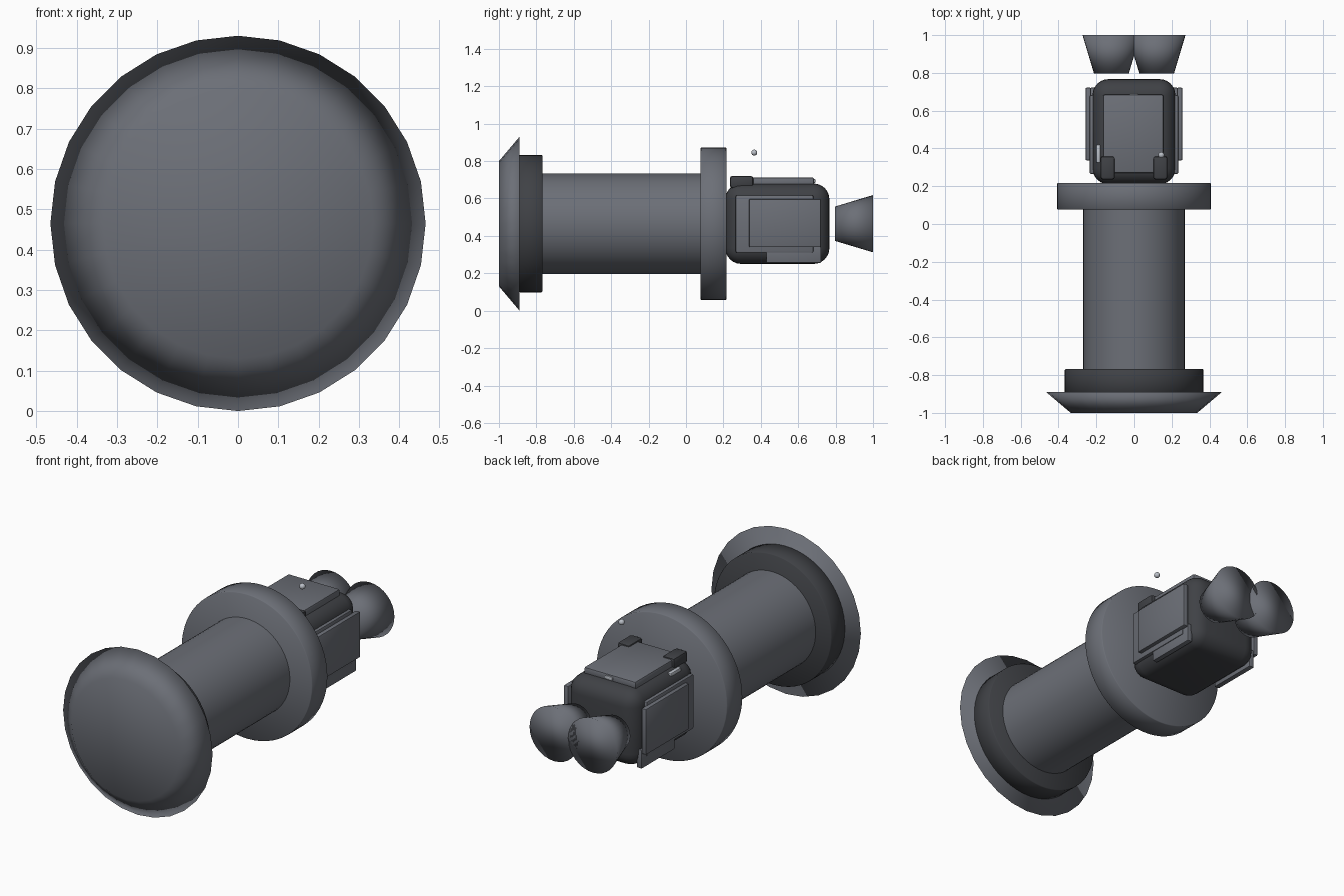
import bpy, bmesh, math
from mathutils import Matrix

if "Cube" in bpy.data.objects:
    bpy.data.objects.remove(bpy.data.objects["Cube"])

CZ = 0.465  # height of the main axis


def material(name, color):
    m = bpy.data.materials.new(name)
    m.diffuse_color = (*color, 1)
    m.use_nodes = True
    m.node_tree.nodes["Principled BSDF"].inputs["Base Color"].default_value = m.diffuse_color
    return m


GREY = material("slate_grey", (0.15, 0.16, 0.185))
DARK = material("dark_grey", (0.05, 0.053, 0.06))
PALE = material("pale_grey", (0.5, 0.53, 0.58))


def finish(name, bm, mat, angle=None):
    bmesh.ops.recalc_face_normals(bm, faces=bm.faces)
    mesh = bpy.data.meshes.new(name)
    bm.to_mesh(mesh)
    bm.free()
    mesh.materials.append(mat)
    ob = bpy.data.objects.new(name, mesh)
    bpy.context.collection.objects.link(ob)
    bpy.ops.object.select_all(action='DESELECT')
    ob.select_set(True)
    bpy.context.view_layer.objects.active = ob
    if angle is None:
        bpy.ops.object.shade_smooth()
    else:
        bpy.ops.object.shade_smooth_by_angle(angle=math.radians(angle))
    return ob


def lathe(name, profile, mat=GREY, sides=64, x=0.0, angle=30):
    """Closed turned shape about the y axis; profile is (radius, y)."""
    bm = bmesh.new()
    rings = []
    for r, y in profile:
        rings.append([bm.verts.new((x + r * math.sin(2 * math.pi * i / sides), y,
                                    CZ + r * math.cos(2 * math.pi * i / sides)))
                      for i in range(sides)])
    for a, b in zip(rings, rings[1:]):
        for i in range(sides):
            j = (i + 1) % sides
            bm.faces.new((a[i], a[j], b[j], b[i]))
    bm.faces.new(rings[0])
    bm.faces.new(rings[-1])
    return finish(name, bm, mat, angle)


def box(name, x, y, z, mat=GREY, bevel=0.008, segments=2):
    """Bevelled box from (min, max) ranges."""
    bm = bmesh.new()
    size = [b - a for a, b in (x, y, z)]
    mid = [(a + b) / 2 for a, b in (x, y, z)]
    bmesh.ops.create_cube(bm, size=1, matrix=Matrix.Translation(mid) @ Matrix.Diagonal((*size, 1)))
    bmesh.ops.bevel(bm, geom=bm.edges[:], offset=bevel, segments=segments,
                    profile=0.5, affect='EDGES')
    return finish(name, bm, mat, 35)


def drum(name, radius, y0, y1, mat=GREY, b=0.004):
    return lathe(name, [(radius - b, y0), (radius, y0 + b), (radius, y1 - b), (radius - b, y1)],
                 mat, angle=50)


# Flared front shield, fully smooth with a faceted rim
lathe("front_shield", [(0.465, -0.89), (0.335, -1.0)], sides=28, angle=None)

# Collar, main tube and rear ring
drum("front_collar", 0.367, -0.892, -0.768, DARK)
lathe("main_tube", [(0.269, -0.775), (0.269, 0.082)])
drum("rear_ring", 0.407, 0.077, 0.217)

# Rounded equipment body
box("equipment_body", (-0.22, 0.22), (0.21, 0.767), (0.25, 0.68), DARK, bevel=0.085, segments=6)

# Top panel with its latch and clips
box("top_panel", (-0.165, 0.157), (0.27, 0.685), (0.665, 0.712), bevel=0.01)
box("top_latch", (-0.025, 0.02), (0.672, 0.692), (0.683, 0.703), PALE, bevel=0.004)
for side, sx in (("left", -1), ("right", 1)):
    xs = sorted((sx * 0.102, sx * 0.178))
    box("top_clip_" + side, xs, (0.235, 0.36), (0.655, 0.721), DARK, bevel=0.014)
box("side_pin", (-0.2, -0.177), (0.325, 0.42), (0.645, 0.668), PALE, bevel=0.006)

# Layered side panels on both sides
for side, sx in (("left", -1), ("right", 1)):
    def span(a, b):
        return sorted((sx * a, sx * b))
    box("inner_side_panel_" + side, span(0.2, 0.235), (0.265, 0.682), (0.31, 0.617))
    box("outer_side_panel_" + side, span(0.228, 0.257), (0.337, 0.722), (0.34, 0.597), bevel=0.006)
    box("lower_side_panel_" + side, span(0.2, 0.23), (0.43, 0.722), (0.256, 0.36), bevel=0.004)

# Floating beacon
bm = bmesh.new()
bmesh.ops.create_uvsphere(bm, u_segments=16, v_segments=10, radius=0.016,
                          matrix=Matrix.Translation((0.145, 0.365, 0.845)))
finish("beacon", bm, PALE)

# Pair of rear nozzles
for side, sx in (("left", -1), ("right", 1)):
    lathe("nozzle_" + side, [(0.092, 0.797), (0.153, 1.0)], sides=32, x=sx * 0.12, angle=None)
